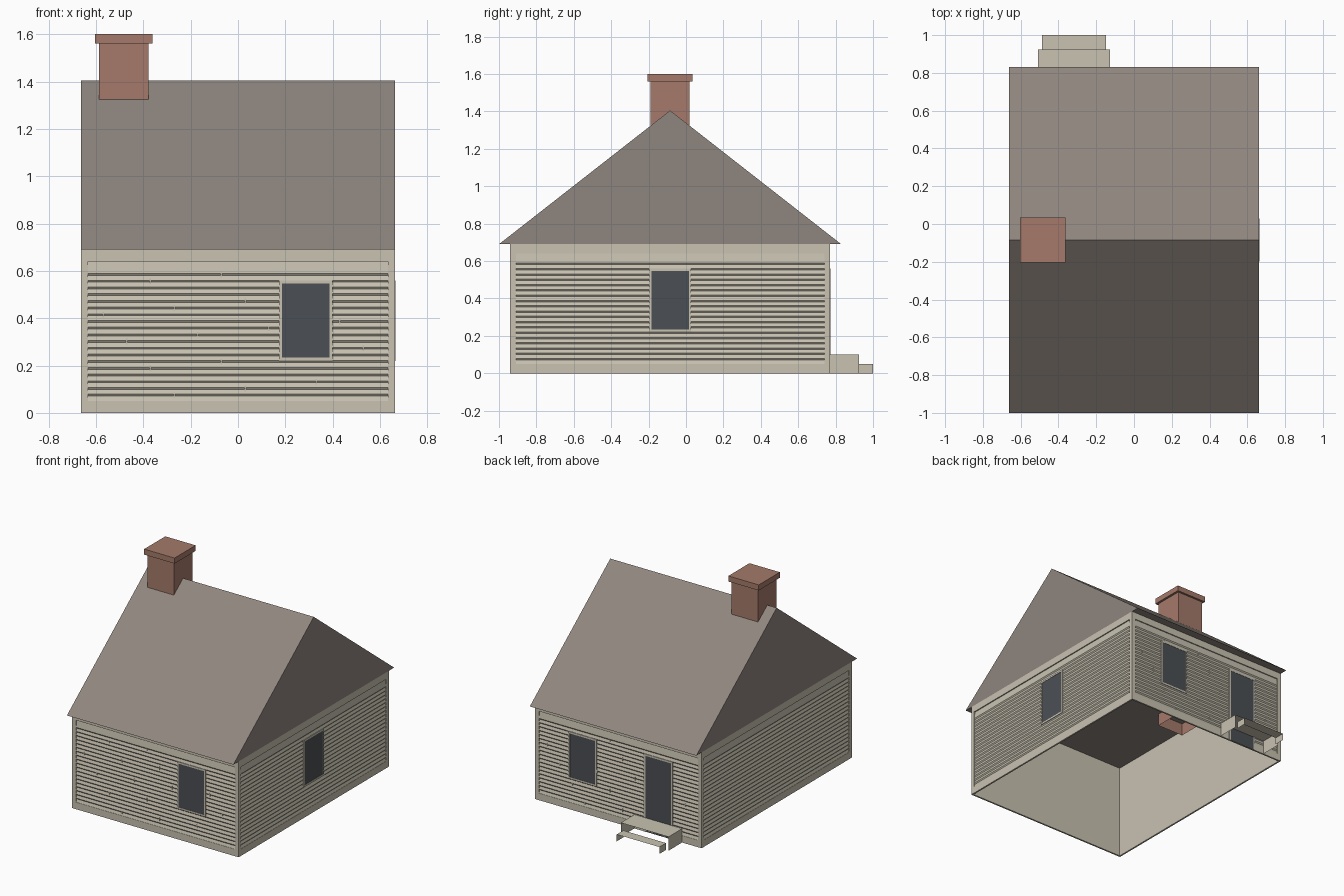
import bpy, bmesh
from mathutils import Matrix, Vector

if "Cube" in bpy.data.objects:
    bpy.data.objects.remove(bpy.data.objects["Cube"])


def material(name, hex_code):
    srgb = [int(hex_code[i:i + 2], 16) / 255 for i in (0, 2, 4)]
    rgba = [c / 12.92 if c < 0.04 else ((c + 0.055) / 1.055) ** 2.4 for c in srgb] + [1]
    mat = bpy.data.materials.new(name)
    mat.use_nodes = True
    mat.diffuse_color = rgba
    mat.node_tree.nodes["Principled BSDF"].inputs["Base Color"].default_value = rgba
    return mat


cream = material("cream_paint", "c8c2b1")
shingle = material("grey_brown_shingle", "8f867e")
brick = material("red_brick", "a57a6a")
glass = material("dark_glass", "4b4f54")


def prism(bm, profile, u0, u1):
    """Solid with a (depth, height) profile swept along the first axis."""
    ends = [[bm.verts.new((u, w, z)) for w, z in profile] for u in (u0, u1)]
    n = len(profile)
    faces = [bm.faces.new(ends[0]), bm.faces.new(ends[1][::-1])]
    for i in range(n):
        j = (i + 1) % n
        faces.append(bm.faces.new((ends[0][i], ends[1][i], ends[1][j], ends[0][j])))
    return faces


def box(bm, u, w, z):
    return prism(bm, [(w[0], z[0]), (w[1], z[0]), (w[1], z[1]), (w[0], z[1])], *u)


def finish(bm, name, mat, matrix=None, open_sides=()):
    if matrix:
        bmesh.ops.transform(bm, matrix=matrix, verts=bm.verts)
    bmesh.ops.recalc_face_normals(bm, faces=bm.faces)
    bm.normal_update()
    gone = [f for f in bm.faces if any(f.normal.dot(Vector(d)) > 0.9 for d in open_sides)]
    bmesh.ops.delete(bm, geom=gone, context="FACES")
    mesh = bpy.data.meshes.new(name)
    bm.to_mesh(mesh)
    bm.free()
    mesh.materials.append(mat)
    obj = bpy.data.objects.new(name, mesh)
    bpy.context.collection.objects.link(obj)
    return obj


HALF_X, HALF_Y, MID_Y = 0.663, 0.855, -0.085
EAVE, TRIM, DEPTH = 0.69, 0.03, 0.012
PITCH, ROWS, FIRST = 0.0283, 19, 0.075


def wall_matrix(normal, dist):
    """Local axes: along the wall, outward, up."""
    n = Vector(normal)
    u = Vector((0, 0, 1)).cross(n)
    m = Matrix((u, n, (0, 0, 1))).transposed().to_4x4()
    m.translation = n * dist + Vector((0, MID_Y, 0))
    return m


def board_profile():
    back, low, high = -DEPTH, -0.008, -0.002
    pts = [(back, 0.05), (high, 0.05)]
    for k in range(ROWS):
        z = FIRST + PITCH * k
        pts += [(low, z - 0.004), (high, z + 0.004)]
    return pts + [(low, 0.64), (back, 0.64)]


def add_opening(side, m, name, u, z, sill=True):
    # frame bars around a recessed pane
    bar, out = 0.013, (-DEPTH, 0.002)
    bm = bmesh.new()
    for a in (u[0], u[1] - bar):
        box(bm, (a, a + bar), out, z)
    box(bm, (u[0] + bar, u[1] - bar), out, (z[1] - bar, z[1]))
    if sill:
        box(bm, (u[0] + bar, u[1] - bar), out, (z[0], z[0] + bar))
    finish(bm, f"{side}_{name}_frame", cream, m)
    bm = bmesh.new()
    bottom = z[0] + (bar if sill else 0)
    box(bm, (u[0] + bar, u[1] - bar), (-0.008, 0), (bottom, z[1] - bar))
    finish(bm, f"{side}_{name}_pane", glass, m)


def build_wall(side, normal, half, dist, inset):
    m = wall_matrix(normal, dist)
    inner = half - TRIM
    # clapboards
    bm = bmesh.new()
    prism(bm, board_profile(), -inner, inner)
    finish(bm, f"{side}_siding", cream, m)
    # corner boards and rails
    bm = bmesh.new()
    for s in (-1, 1):
        box(bm, sorted((s * inner, s * (half - inset))), (-DEPTH, 0), (0, EAVE))
    for z in ((0, 0.05), (0.64, EAVE)):
        box(bm, (-inner, inner), (-DEPTH, 0), z)
    finish(bm, f"{side}_trim", cream, m)
    # staggered board joints
    bm = bmesh.new()
    if half == HALF_X:
        for i in range(ROWS):
            u = (0.58 - 0.3 * i) % 1.3 - 0.65
            z = FIRST + PITCH * (ROWS - 1 - i)
            if abs(u) < 0.6:
                box(bm, (u - 0.003, u + 0.003), (-0.008, -0.0015), (z - 0.012, z + 0.012))
        finish(bm, f"{side}_board_joints", cream, m)
    else:
        bm.free()
    return m


# Walls
front = build_wall("front", (0, -1, 0), HALF_X, HALF_Y, 0)
back = build_wall("back", (0, 1, 0), HALF_X, HALF_Y, 0)
left = build_wall("left", (1, 0, 0), HALF_Y, HALF_X, DEPTH)
right = build_wall("right", (-1, 0, 0), HALF_Y, HALF_X, DEPTH)

# Windows and door
WINDOW_Z = (0.22, 0.56)
add_opening("front", front, "window", (0.173, 0.4), WINDOW_Z)
add_opening("back", back, "window", (-0.4, -0.173), WINDOW_Z)
add_opening("left", left, "window", (-0.113, 0.113), WINDOW_Z)
add_opening("back", back, "door", (0.203, 0.433), (0, 0.56), sill=False)

# Roof, closed underneath as the ceiling
bm = bmesh.new()
prism(bm, [(-1, EAVE), (0.83, EAVE), (MID_Y, 1.405)], -HALF_X, HALF_X)
finish(bm, "roof", shingle)

# Chimney
bm = bmesh.new()
box(bm, (-0.588, -0.378), (-0.19, 0.02), (0.6, 1.56))
finish(bm, "chimney_stack", brick, open_sides=[(0, 0, -1), (0, 0, 1)])
bm = bmesh.new()
box(bm, (-0.604, -0.362), (-0.205, 0.035), (1.56, 1.6))
finish(bm, "chimney_cap", brick)

# Back steps with open risers
for name, x, y, top in (("upper_step", (-0.508, -0.128), (0.77, 0.925), 0.1),
                        ("lower_step", (-0.488, -0.148), (0.925, 1.0), 0.05)):
    bm = bmesh.new()
    box(bm, x, y, (0, top))
    finish(bm, name, cream, open_sides=[(0, 0, -1), (0, 1, 0), (0, -1, 0)])
